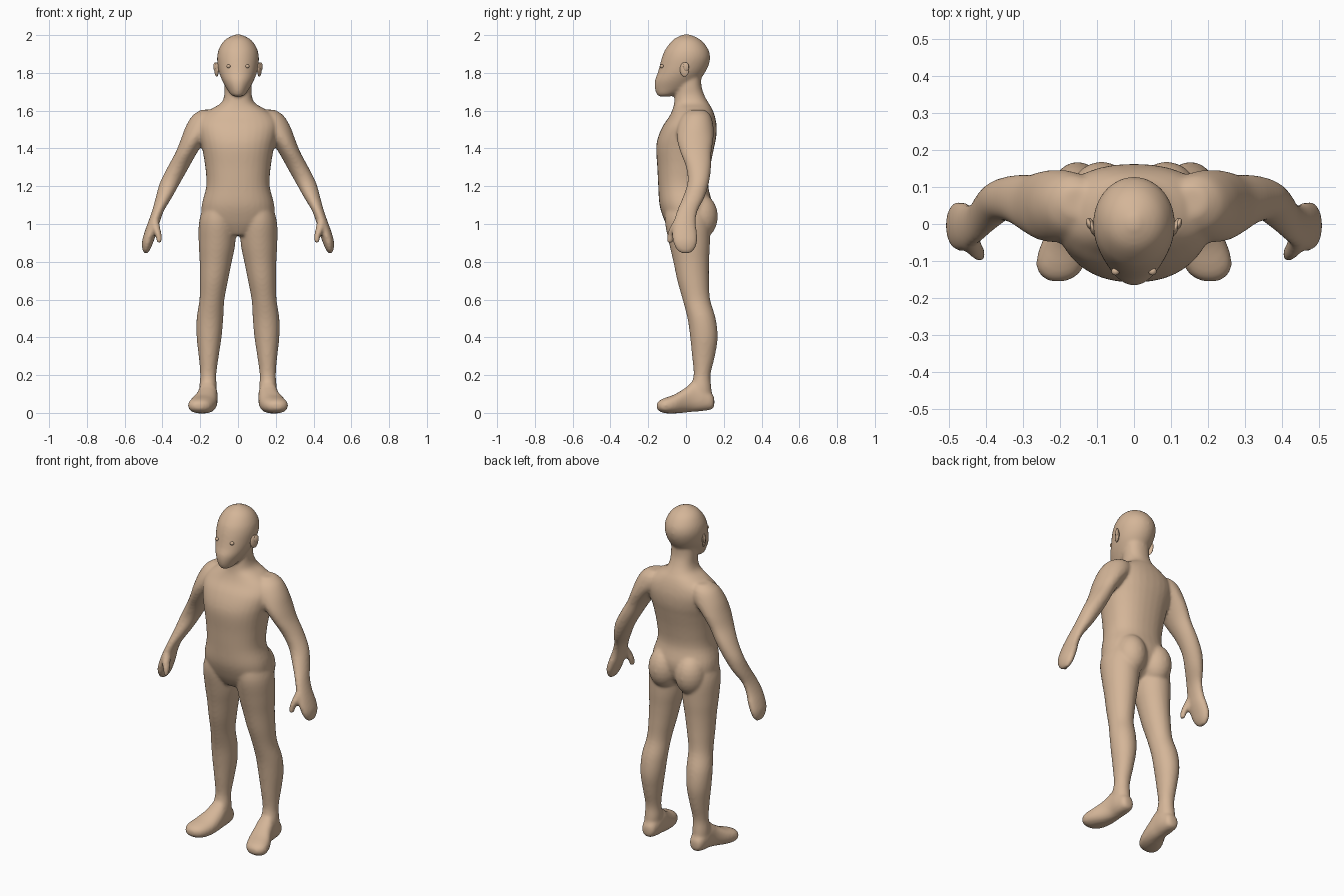
import bpy, bmesh, math
from mathutils import Matrix, Vector

skin = bpy.data.materials.new("skin")
skin.diffuse_color = (0.66, 0.465, 0.315, 1)


def catmull(p, q, r, s, t):
    return [0.5 * (2 * b + (c - a) * t + (2 * a - 5 * b + 4 * c - d) * t * t
                   + (3 * b - a - 3 * c + d) * t ** 3) for a, b, c, d in zip(p, q, r, s)]


def loft(bm, rows, axis="z", side=1, power=2.0, n=32, steps=4):
    """Rows are (height, x0, x1, v0, v1): the bounds of each rounded slice along the axis."""
    dense = []
    for i in range(len(rows) - 1):
        pts = [rows[max(0, min(len(rows) - 1, i + k))] for k in (-1, 0, 1, 2)]
        dense += [catmull(*pts, j / steps) for j in range(steps)]
    dense.append(rows[-1])
    rings = []
    for h, x0, x1, v0, v1 in dense:
        ring = []
        for k in range(n):
            a = 2 * math.pi * k / n
            c, s = math.cos(a), math.sin(a)
            x = (x0 + x1) / 2 + (x1 - x0) / 2 * math.copysign(abs(c) ** (2 / power), c)
            v = (v0 + v1) / 2 + (v1 - v0) / 2 * math.copysign(abs(s) ** (2 / power), s)
            ring.append(bm.verts.new((side * x, v, h) if axis == "z" else (side * x, h, v)))
        rings.append(ring)
    faces = [bm.faces.new(rings[0]), bm.faces.new(rings[-1])]
    for a, b in zip(rings, rings[1:]):
        faces += [bm.faces.new((a[k], a[(k + 1) % n], b[(k + 1) % n], b[k])) for k in range(n)]
    bmesh.ops.recalc_face_normals(bm, faces=faces)


def ball(bm, centre, radii, tilt=0.0, n=24):
    m = Matrix.Translation(centre) @ Matrix.Rotation(tilt, 4, "Z") @ Matrix.Diagonal((*radii, 1))
    bmesh.ops.create_uvsphere(bm, u_segments=n, v_segments=n // 2, radius=1, matrix=m)


def finish(bm, name):
    me = bpy.data.meshes.new(name)
    bm.to_mesh(me)
    bm.free()
    me.materials.append(skin)
    me.shade_smooth()
    ob = bpy.data.objects.new(name, me)
    bpy.context.collection.objects.link(ob)
    return ob


def centred(rows):
    return [(z, -w, w, y0, y1) for z, w, y0, y1 in rows]


body = bmesh.new()

# Torso and neck
loft(body, centred([
    (0.94, 0.06, -0.07, 0.05), (0.97, 0.13, -0.09, 0.09), (1.02, 0.185, -0.115, 0.125),
    (1.10, 0.192, -0.14, 0.14), (1.20, 0.168, -0.147, 0.118), (1.30, 0.173, -0.152, 0.128),
    (1.40, 0.19, -0.158, 0.148), (1.46, 0.205, -0.148, 0.16), (1.52, 0.215, -0.122, 0.162),
    (1.57, 0.195, -0.088, 0.153), (1.61, 0.14, -0.07, 0.138), (1.64, 0.09, -0.063, 0.12),
    (1.68, 0.073, -0.058, 0.098), (1.73, 0.072, -0.05, 0.082), (1.80, 0.07, -0.04, 0.08)]), power=2.25)

# Head
loft(body, centred([
    (1.674, 0.015, -0.14, -0.09), (1.685, 0.038, -0.155, -0.05), (1.72, 0.062, -0.166, 0.03),
    (1.76, 0.084, -0.165, 0.07), (1.80, 0.1, -0.15, 0.1), (1.84, 0.108, -0.139, 0.12),
    (1.88, 0.111, -0.128, 0.128), (1.92, 0.104, -0.112, 0.12), (1.96, 0.083, -0.083, 0.094),
    (1.985, 0.055, -0.055, 0.062), (2.004, 0.012, -0.012, 0.018)]))

for s in (-1, 1):
    # Legs
    loft(body, [
        (1.12, 0.03, 0.17, -0.10, 0.10), (1.02, 0.012, 0.205, -0.112, 0.125),
        (0.90, 0.014, 0.208, -0.09, 0.127), (0.80, 0.033, 0.203, -0.067, 0.122),
        (0.70, 0.053, 0.202, -0.046, 0.122), (0.60, 0.072, 0.204, -0.018, 0.128),
        (0.50, 0.078, 0.219, 0.008, 0.157), (0.40, 0.087, 0.219, 0.022, 0.168),
        (0.30, 0.102, 0.208, 0.032, 0.153), (0.20, 0.115, 0.2, 0.04, 0.13),
        (0.13, 0.112, 0.206, 0.02, 0.135), (0.06, 0.118, 0.205, 0.01, 0.14)], side=s)
    # Feet
    loft(body, [
        (0.15, 0.14, 0.18, 0.035, 0.08), (0.135, 0.12, 0.197, 0.018, 0.105),
        (0.09, 0.11, 0.208, 0.01, 0.14), (0.04, 0.108, 0.212, 0.006, 0.165),
        (0.0, 0.108, 0.224, 0.002, 0.135), (-0.06, 0.115, 0.254, -0.003, 0.098),
        (-0.11, 0.133, 0.265, -0.002, 0.08), (-0.14, 0.155, 0.252, 0.008, 0.066),
        (-0.155, 0.185, 0.228, 0.022, 0.05)], axis="y", side=s, power=2.3)
    # Buttocks
    ball(body, (s * 0.088, 0.075, 1.04), (0.088, 0.094, 0.12))
    # Shoulders, arms and hands
    loft(body, [
        (1.605, 0.11, 0.195, 0.02, 0.10), (1.575, 0.09, 0.24, -0.02, 0.13),
        (1.52, 0.10, 0.275, -0.045, 0.145), (1.45, 0.165, 0.302, -0.048, 0.145),
        (1.38, 0.215, 0.33, -0.03, 0.135), (1.30, 0.26, 0.373, 0.0, 0.133),
        (1.22, 0.305, 0.413, 0.008, 0.122), (1.14, 0.35, 0.436, -0.018, 0.098),
        (1.07, 0.392, 0.455, -0.048, 0.062), (1.01, 0.414, 0.476, -0.066, 0.052),
        (0.96, 0.428, 0.494, -0.073, 0.058), (0.91, 0.446, 0.508, -0.07, 0.06),
        (0.87, 0.462, 0.507, -0.054, 0.048), (0.845, 0.478, 0.498, -0.028, 0.025)], side=s)
    # Thumbs
    loft(body, [
        (1.02, 0.42, 0.465, -0.065, -0.01), (0.97, 0.409, 0.452, -0.092, -0.04),
        (0.93, 0.402, 0.435, -0.101, -0.06), (0.9, 0.406, 0.431, -0.102, -0.07)], side=s, n=16)

figure = finish(body, "body")
blend = figure.modifiers.new("blend", "REMESH")
blend.mode = "VOXEL"
blend.voxel_size = 0.008
blend.use_smooth_shade = True
soften = figure.modifiers.new("soften", "SMOOTH")
soften.factor = 0.5
soften.iterations = 10

# Ears: a tilted shell with a raised rim
for s, label in ((-1, "right"), (1, "left")):
    ear = bmesh.new()
    ball(ear, (s * 0.113, -0.008, 1.818), (0.009, 0.026, 0.038), tilt=-s * 0.35)
    ball(ear, (s * 0.121, 0.0, 1.832), (0.008, 0.016, 0.024), tilt=-s * 0.35)
    finish(ear, label + "_ear")
    # Eyes
    eye = bmesh.new()
    ball(eye, (s * 0.05, -0.128, 1.835), (0.011, 0.011, 0.01), n=16)
    finish(eye, label + "_eye")
